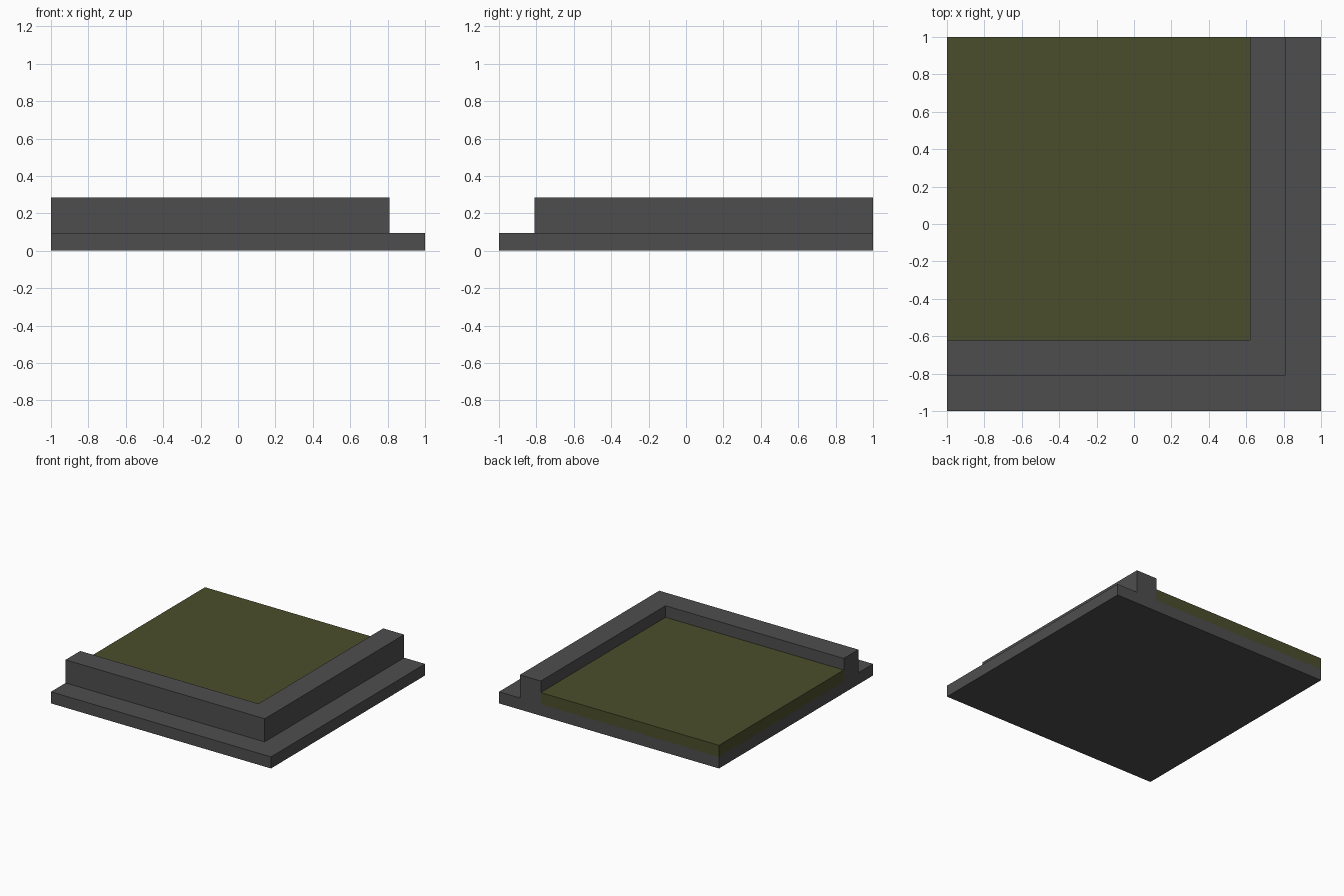
import bpy, bmesh

cube = bpy.data.objects.get("Cube")
if cube:
    bpy.data.objects.remove(cube, do_unlink=True)

STEP = 0.095     # height of each level
OUTER = 0.81     # outer face of the kerb
INNER = 0.62     # inner face of the kerb


def material(name, rgb):
    mat = bpy.data.materials.new(name)
    mat.use_nodes = True
    mat.diffuse_color = (*rgb, 1)
    mat.node_tree.nodes["Principled BSDF"].inputs["Base Color"].default_value = (*rgb, 1)
    return mat


def slab(name, outline, z0, z1, mat):
    """Extrude a counter-clockwise outline from z0 up to z1."""
    bm = bmesh.new()
    face = bm.faces.new([bm.verts.new((x, y, z0)) for x, y in outline])
    top = bmesh.ops.extrude_face_region(bm, geom=[face])["geom"]
    verts = [v for v in top if isinstance(v, bmesh.types.BMVert)]
    bmesh.ops.translate(bm, verts=verts, vec=(0, 0, z1 - z0))
    bmesh.ops.recalc_face_normals(bm, faces=bm.faces)
    mesh = bpy.data.meshes.new(name)
    bm.to_mesh(mesh)
    bm.free()
    mesh.materials.append(mat)
    obj = bpy.data.objects.new(name, mesh)
    bpy.context.collection.objects.link(obj)
    return obj


def corner_square(edge):
    """Square filling the back right corner up to the given edge."""
    return [(-1, -edge), (edge, -edge), (edge, 1), (-1, 1)]


stone = material("dark grey stone", (0.076, 0.076, 0.076))
grass = material("olive grass", (0.070, 0.076, 0.025))

# Ground slab under everything
slab("base_slab", corner_square(1), 0, STEP, stone)

# L-shaped kerb along the front and left sides
kerb = [(-1, -OUTER), (OUTER, -OUTER), (OUTER, 1),
        (INNER, 1), (INNER, -INNER), (-1, -INNER)]
slab("corner_kerb", kerb, STEP, 3 * STEP, stone)

# Lawn held inside the kerb
slab("lawn", corner_square(INNER), STEP, 2 * STEP, grass)
